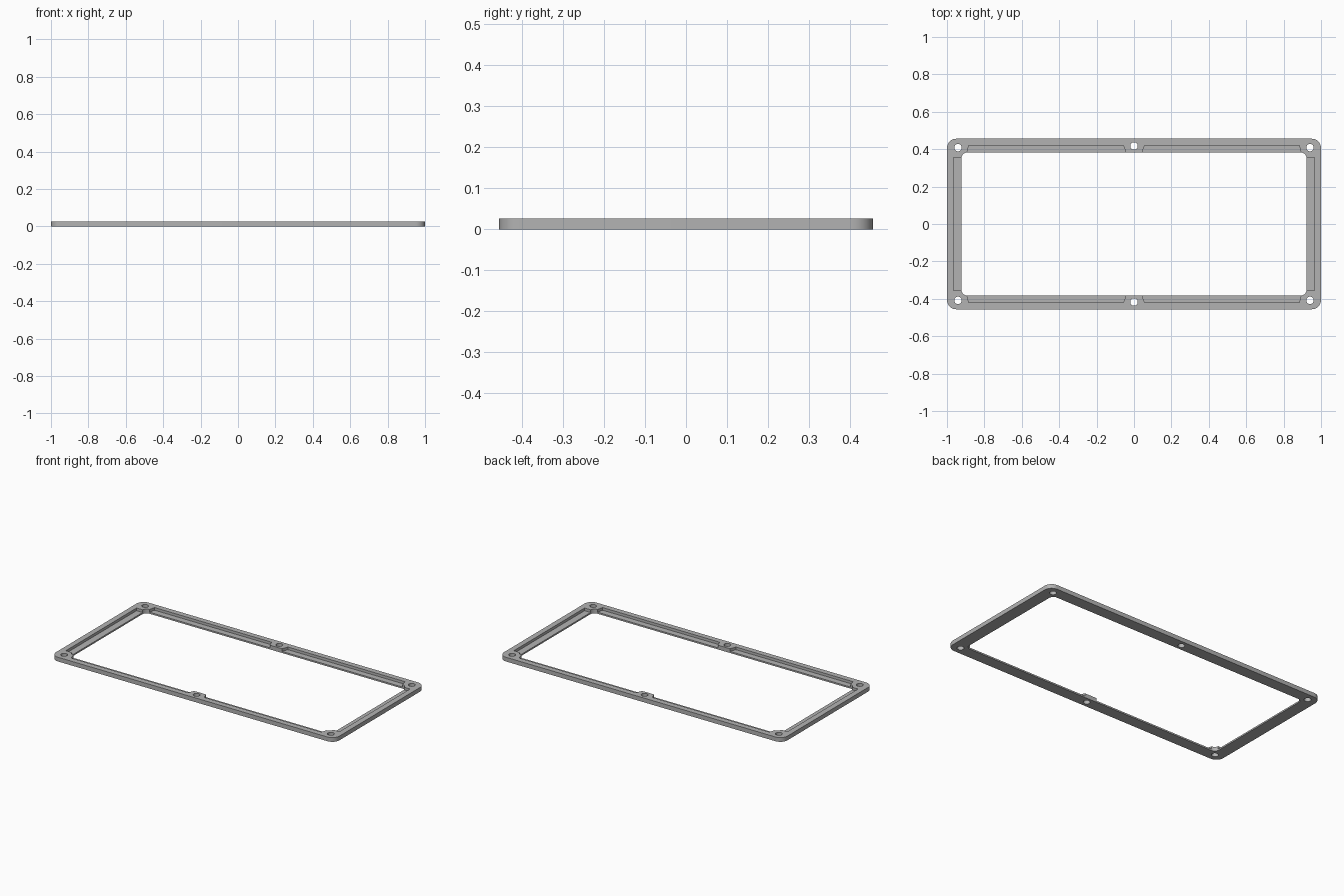
import bpy, bmesh
from math import sin, cos, pi, radians

cube = bpy.data.objects.get("Cube")
if cube:
    bpy.data.objects.remove(cube, do_unlink=True)

HEIGHT, SHELF = 0.027, 0.010
OUT_X, OUT_Y = 1.0, 0.456      # outer edge
IN_X, IN_Y = 0.922, 0.382      # opening
WALL_X, WALL_Y = 0.965, 0.421  # inside of the raised rim
HOLE_R = 0.02

grey = bpy.data.materials.new("plain grey")
grey.use_nodes = True
grey.diffuse_color = (0.45, 0.45, 0.45, 1)
grey.node_tree.nodes["Principled BSDF"].inputs["Base Color"].default_value = (0.45, 0.45, 0.45, 1)


def rounded_rect(hx, hy, r, steps=10):
    pts = []
    for q, (sx, sy) in enumerate([(1, 1), (-1, 1), (-1, -1), (1, -1)]):
        for i in range(steps + 1):
            a = (q + i / steps) * pi / 2
            pts.append((sx * (hx - r) + r * cos(a), sy * (hy - r) + r * sin(a)))
    return pts


def circle(x, y, r, n=32):
    return [(x + r * cos(2 * pi * i / n), y + r * sin(2 * pi * i / n)) for i in range(n)]


def prism(name, pts, z0, z1):
    bm = bmesh.new()
    face = bm.faces.new([bm.verts.new((x, y, z0)) for x, y in pts])
    top = bmesh.ops.extrude_face_region(bm, geom=[face])["geom"]
    bmesh.ops.translate(bm, vec=(0, 0, z1 - z0),
                        verts=[v for v in top if isinstance(v, bmesh.types.BMVert)])
    bmesh.ops.recalc_face_normals(bm, faces=bm.faces)
    mesh = bpy.data.meshes.new(name)
    bm.to_mesh(mesh)
    bm.free()
    obj = bpy.data.objects.new(name, mesh)
    bpy.context.collection.objects.link(obj)
    mesh.materials.append(grey)
    return obj


frame = prism("frame", rounded_rect(OUT_X, OUT_Y, 0.05), 0, HEIGHT)

# Central opening
cutters = [prism("opening_cutter", rounded_rect(IN_X, IN_Y, 0.03), -0.1, 0.1)]

# Shelf recesses on the long sides, with slanted ends beside the bosses
for sx in (1, -1):
    for sy in (1, -1):
        pts = [(0.057, WALL_Y), (0.883, WALL_Y), (0.894, IN_Y - 0.005), (0.041, IN_Y - 0.005)]
        cutters.append(prism("long_recess_cutter", [(sx * x, sy * y) for x, y in pts], SHELF, 0.1))
    # Shelf recess on the short side
    pts = [(IN_X - 0.01, -0.356), (WALL_X, -0.356), (WALL_X, 0.356), (IN_X - 0.01, 0.356)]
    cutters.append(prism("short_recess_cutter", [(sx * x, y) for x, y in pts], SHELF, 0.1))

# Screw holes through the corner and middle bosses
for sy in (1, -1):
    for x, y in ((-0.941, 0.408), (0, 0.417), (0.941, 0.408)):
        cutters.append(prism("hole_cutter", circle(x, sy * y, HOLE_R), -0.1, 0.1))

for c in cutters:
    c.hide_render = True
    mod = frame.modifiers.new("cut", "BOOLEAN")
    mod.operation, mod.solver, mod.object = "DIFFERENCE", "EXACT", c

# Bake the cuts and discard the cutters
bpy.context.view_layer.update()
baked = bpy.data.meshes.new_from_object(
    frame.evaluated_get(bpy.context.evaluated_depsgraph_get()))
frame.modifiers.clear()
frame.data = baked
for c in cutters:
    bpy.data.objects.remove(c, do_unlink=True)

# Smooth round corners and holes, keep the edges sharp
for o in bpy.context.selected_objects:
    o.select_set(False)
frame.select_set(True)
bpy.context.view_layer.objects.active = frame
bpy.ops.object.shade_smooth_by_angle(angle=radians(30))
